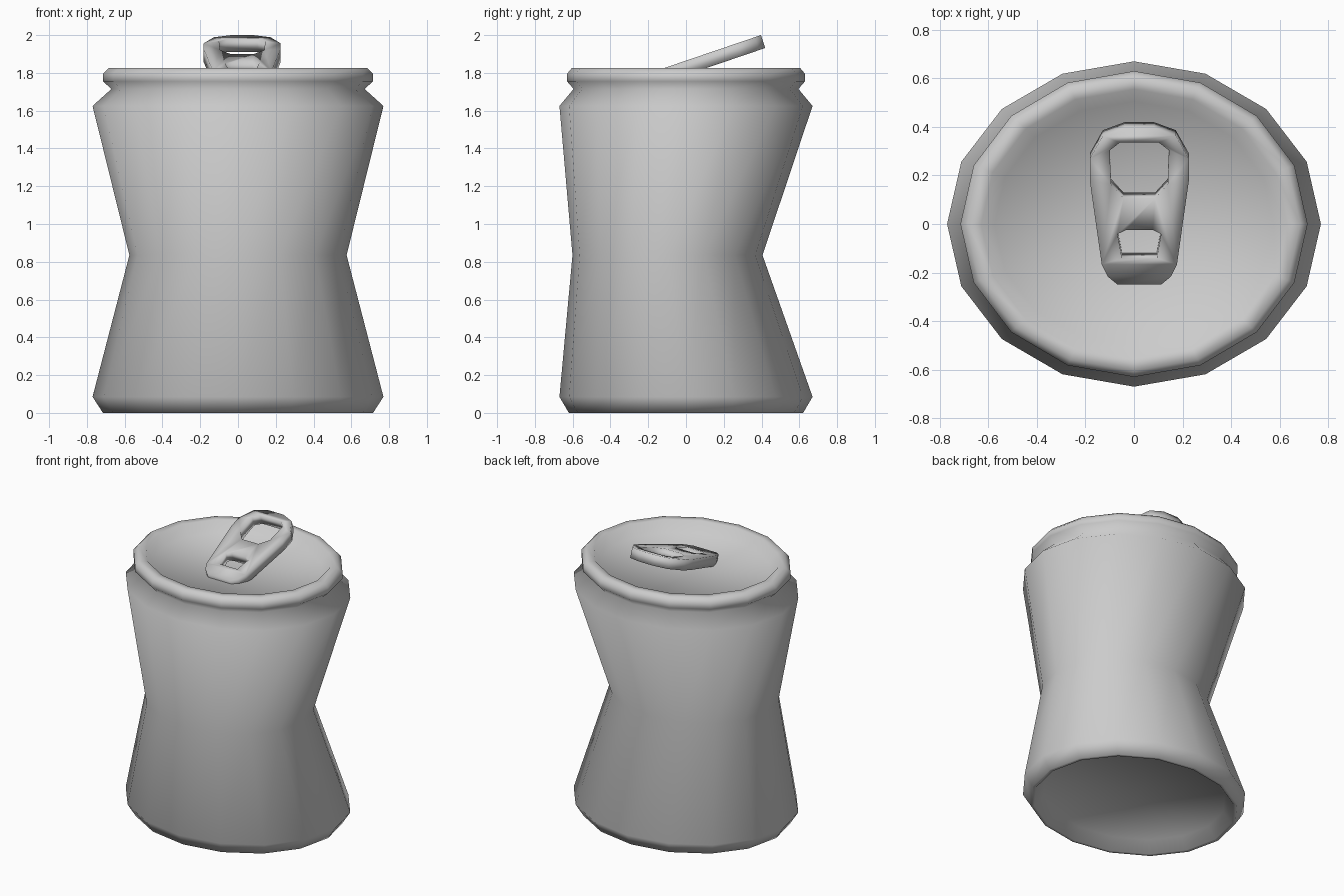
import bpy, bmesh, math

if "Cube" in bpy.data.objects:
    bpy.data.objects.remove(bpy.data.objects["Cube"])

SIDES = 16

# Crushed can: (x radius, y radius, y offset, z) from recessed base, up the wall, into the lid
PROFILE = [
    (0.63, 0.545, 0, 0.075), (0.69, 0.60, 0, 0.0),
    (0.715, 0.62, 0, 0.0), (0.77, 0.67, 0, 0.085),
    (0.575, 0.503, -0.098, 0.835),
    (0.77, 0.67, 0, 1.625), (0.67, 0.595, 0, 1.715),
    (0.715, 0.63, 0, 1.755), (0.715, 0.63, 0, 1.795),
    (0.685, 0.605, 0, 1.825), (0.63, 0.555, 0, 1.825),
    (0.575, 0.505, 0, 1.757),
]


def build_can():
    bm = bmesh.new()
    rings = []
    for rx, ry, oy, z in PROFILE:
        rings.append([bm.verts.new((rx * math.cos(a), oy + ry * math.sin(a), z))
                      for a in (2 * math.pi * i / SIDES for i in range(SIDES))])
    for low, high in zip(rings, rings[1:]):
        for i in range(SIDES):
            j = (i + 1) % SIDES
            bm.faces.new((low[i], low[j], high[j], high[i]))
    # base and lid centres
    for ring, z, flip in ((rings[0], 0.10, True), (rings[-1], 1.75, False)):
        c = bm.verts.new((0, 0, z))
        for i in range(SIDES):
            a, b = ring[i], ring[(i + 1) % SIDES]
            bm.faces.new((b, a, c) if flip else (a, b, c))
    for f in bm.faces:
        f.smooth = True
    me = bpy.data.meshes.new("can_body")
    bm.to_mesh(me)
    bm.free()
    bpy.context.collection.objects.link(bpy.data.objects.new("can_body", me))


def mirrored(half):
    return half + [(-x, y) for x, y in reversed(half)]


# Pull tab: right halves of the outline and its two holes
OUTLINE = mirrored([(0.06, 0.408), (0.15, 0.375), (0.204, 0.28), (0.204, 0.19),
                    (0.155, -0.155), (0.13, -0.205), (0.09, -0.238)])
FINGER_HOLE = mirrored([(0.08, 0.347), (0.122, 0.315), (0.117, 0.175), (0.065, 0.118)])
RIVET_HOLE = mirrored([(0.055, -0.013), (0.09, -0.03), (0.072, -0.13)])


def build_tab():
    tilt = math.atan(0.34)
    cu = bpy.data.curves.new("pull_tab", 'CURVE')
    cu.dimensions = '2D'
    cu.fill_mode = 'BOTH'
    cu.extrude = 0.036
    for pts in (OUTLINE, FINGER_HOLE, RIVET_HOLE):
        sp = cu.splines.new('POLY')
        sp.points.add(len(pts) - 1)
        for p, (x, y) in zip(sp.points, pts):
            p.co = (x, y / math.cos(tilt), 0, 1)
        sp.use_cyclic_u = True
    ob = bpy.data.objects.new("pull_tab", cu)
    bpy.context.collection.objects.link(ob)
    ob.location = (0.022, 0, 1.827)
    ob.rotation_euler = (tilt, 0, 0)
    bpy.context.view_layer.objects.active = ob
    ob.select_set(True)
    bpy.ops.object.convert(target='MESH')
    # weld the caps to the sides so the shading rolls over the edges
    ob = bpy.context.object
    bm = bmesh.new()
    bm.from_mesh(ob.data)
    bmesh.ops.remove_doubles(bm, verts=bm.verts, dist=0.0005)
    bmesh.ops.recalc_face_normals(bm, faces=bm.faces)
    for f in bm.faces:
        f.smooth = True
    bm.to_mesh(ob.data)
    bm.free()
    bpy.ops.object.shade_smooth()


build_can()
build_tab()
